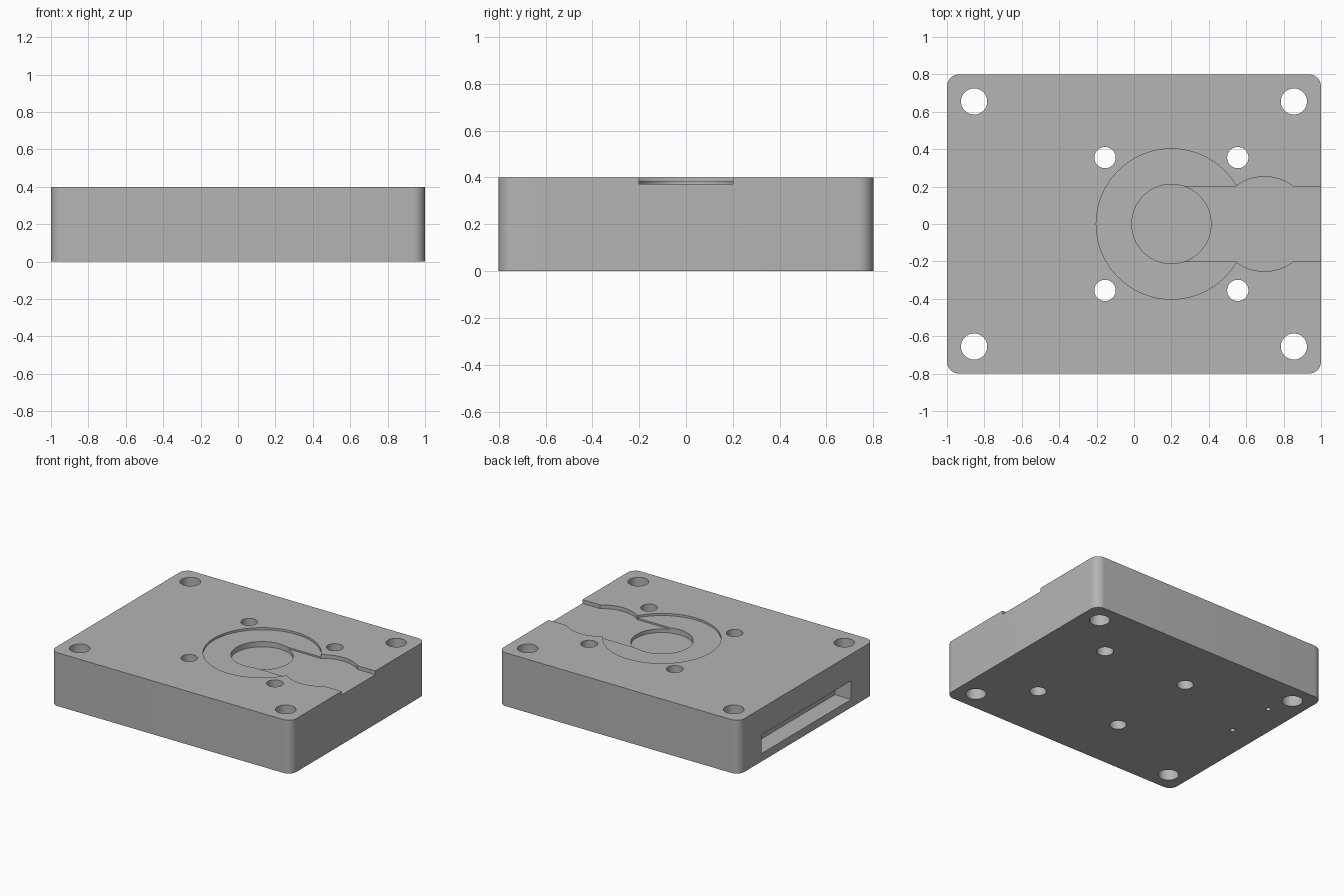
import bpy
import bmesh
from math import sin, cos, pi, asin

cube = bpy.data.objects.get("Cube")
if cube:
    bpy.data.objects.remove(cube, do_unlink=True)

grey = bpy.data.materials.new("machined grey")
grey.use_nodes = True
grey.diffuse_color = (0.46, 0.46, 0.46, 1)
grey.node_tree.nodes["Principled BSDF"].inputs["Base Color"].default_value = grey.diffuse_color


def arc(cx, cy, r, start, end, steps):
    """Points along a circular arc."""
    angles = [start + (end - start) * i / steps for i in range(steps + 1)]
    return [(cx + r * cos(a), cy + r * sin(a)) for a in angles]


def circle(cx, cy, r, steps=64):
    return arc(cx, cy, r, 0, 2 * pi, steps)[:-1]


def prism(name, outline, z0, z1):
    """Extrude a closed outline from z0 up to z1."""
    bm = bmesh.new()
    base = bm.faces.new([bm.verts.new((x, y, z0)) for x, y in outline])
    top = bmesh.ops.extrude_face_region(bm, geom=[base])["geom"]
    bmesh.ops.translate(bm, vec=(0, 0, z1 - z0),
                        verts=[v for v in top if isinstance(v, bmesh.types.BMVert)])
    bmesh.ops.recalc_face_normals(bm, faces=bm.faces)
    mesh = bpy.data.meshes.new(name)
    bm.to_mesh(mesh)
    bm.free()
    mesh.materials.append(grey)
    obj = bpy.data.objects.new(name, mesh)
    bpy.context.collection.objects.link(obj)
    return obj


HEIGHT, OVER = 0.4, 0.5
CENTRE_X = 0.2

# Base plate with rounded vertical corners
r = 0.065
outline = []
for i, (sx, sy) in enumerate([(1, 1), (-1, 1), (-1, -1), (1, -1)]):
    outline += arc(sx * (1 - r), sy * (0.8 - r), r, i * pi / 2, (i + 1) * pi / 2, 10)
plate = prism("mounting_plate", outline, 0, HEIGHT)

cutters = []

# Stepped round recess
cutters.append(prism("ring_recess_cutter", circle(CENTRE_X, 0, 0.402, 96), 0.384, OVER))

# Channel to the right edge, widened by a round bulge on each side
bulge_r, half = 0.253, 0.2
a = asin(half / bulge_r)
channel = [(CENTRE_X, -half)] + arc(0.698, 0, bulge_r, a - pi, -a, 20)
channel += [(1.1, -half), (1.1, half)] + arc(0.698, 0, bulge_r, a, pi - a, 20)
channel += [(CENTRE_X, half)]
cutters.append(prism("channel_cutter", channel, 0.372, OVER))

# Centre pocket
cutters.append(prism("pocket_cutter", circle(CENTRE_X, 0, 0.212, 80), 0.345, OVER))

# Through holes at the plate corners and around the recess
for sx in (-1, 1):
    for sy in (-1, 1):
        cutters.append(prism("corner_hole_cutter",
                             circle(sx * 0.855, sy * 0.655, 0.07, 48), -0.1, OVER))
        cutters.append(prism("inner_hole_cutter",
                             circle(CENTRE_X + sx * 0.355, sy * 0.355, 0.057, 40), -0.1, OVER))

# Side slot in the left-hand end
slot = [(-1.1, -0.53), (-0.865, -0.53), (-0.865, 0.53), (-1.1, 0.53)]
cutters.append(prism("slot_cutter", slot, 0.06, 0.2))

# Two small blind holes underneath
for y in (0.09, 0.465):
    cutters.append(prism("pin_hole_cutter", circle(-0.8, y, 0.018, 24), -0.1, 0.1))

# Cut everything out of the plate
bpy.context.view_layer.objects.active = plate
for cutter in cutters:
    cutter.hide_render = True
    mod = plate.modifiers.new("cut", "BOOLEAN")
    mod.operation = "DIFFERENCE"
    mod.solver = "EXACT"
    mod.object = cutter
    bpy.ops.object.modifier_apply(modifier=mod.name)
    bpy.data.objects.remove(cutter, do_unlink=True)

# Smooth round walls, crisp edges
bpy.ops.object.select_all(action="DESELECT")
plate.select_set(True)
bpy.ops.object.shade_smooth_by_angle(angle=pi / 6)
